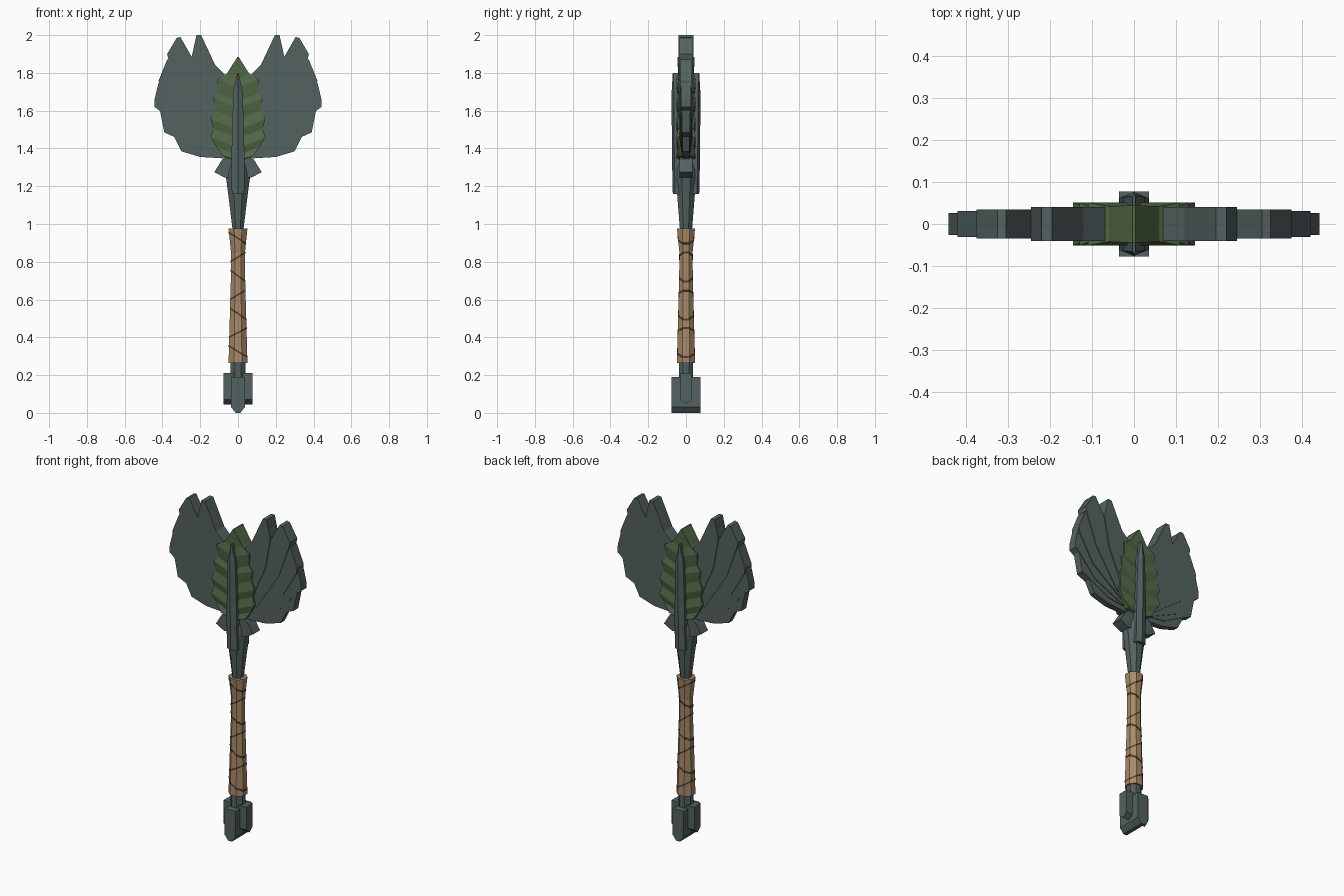
import bpy, bmesh, math
from mathutils import Vector

if "Cube" in bpy.data.objects:
    bpy.data.objects.remove(bpy.data.objects["Cube"])


def material(name, rgb):
    m = bpy.data.materials.new(name)
    m.diffuse_color = (*rgb, 1)
    m.use_nodes = True
    m.node_tree.nodes["Principled BSDF"].inputs["Base Color"].default_value = m.diffuse_color
    return m


STEEL = material("dark grey green", (0.087, 0.122, 0.117))
LEAF = material("leaf green", (0.084, 0.140, 0.061))
TAN = material("tan leather", (0.40, 0.255, 0.140))
SEAM = material("brown seam", (0.085, 0.052, 0.028))


def finish(bm, name, mat, mirror=False):
    bmesh.ops.recalc_face_normals(bm, faces=bm.faces)
    me = bpy.data.meshes.new(name)
    bm.to_mesh(me)
    bm.free()
    me.materials.append(mat)
    ob = bpy.data.objects.new(name, me)
    bpy.context.collection.objects.link(ob)
    if mirror:
        ob.modifiers.new("Mirror", 'MIRROR')
    return ob


def slab(name, pts, half, mat, mirror=False, axis='Y'):
    """Outline in the (x, z) plane, or (y, z) when axis is X, given a thickness."""
    def co(a, z, d):
        return (a, d, z) if axis == 'Y' else (d, a, z)
    bm = bmesh.new()
    a = [bm.verts.new(co(p[0], p[1], -half)) for p in pts]
    b = [bm.verts.new(co(p[0], p[1], half)) for p in pts]
    bm.faces.new(a)
    bm.faces.new(b)
    for i in range(len(pts)):
        j = (i + 1) % len(pts)
        bm.faces.new((a[i], a[j], b[j], b[i]))
    return finish(bm, name, mat, mirror)


def loft(name, sections, mat):
    """Skin a stack of equal-length closed sections and cap the ends."""
    bm = bmesh.new()
    rows = [[bm.verts.new(p) for p in s] for s in sections]
    for r, s in zip(rows, rows[1:]):
        for i in range(len(r)):
            j = (i + 1) % len(r)
            bm.faces.new((r[i], r[j], s[j], s[i]))
    bm.faces.new(rows[0])
    bm.faces.new(rows[-1])
    return finish(bm, name, mat)


def octagon(z, rx, ry, tilt=0.0):
    k = 1 / math.cos(math.pi / 8)
    pts = []
    for i in range(8):
        a = math.pi / 8 + i * math.pi / 4
        x, y = rx * k * math.cos(a), ry * k * math.sin(a)
        pts.append(Vector((x, y, z + tilt * x)))
    return pts


# Blades: six overlapping feathers per side, thinner towards the outside
feathers = [
    (0.040, [(.03, 1.40), (.03, 1.68), (.06, 1.78), (.12, 1.84), (.195, 2.0), (.22, 2.0),
             (.245, 1.885), (.21, 1.70), (.10, 1.45)]),
    (0.035, [(.05, 1.40), (.15, 1.75), (.245, 1.885), (.305, 1.99), (.325, 1.985),
             (.375, 1.90), (.365, 1.86), (.30, 1.68), (.15, 1.45)]),
    (0.031, [(.05, 1.40), (.25, 1.70), (.355, 1.87), (.375, 1.87), (.42, 1.76),
             (.415, 1.72), (.32, 1.56), (.12, 1.41)]),
    (0.026, [(.05, 1.38), (.20, 1.50), (.40, 1.75), (.42, 1.75), (.442, 1.66), (.442, 1.62),
             (.415, 1.60), (.30, 1.47), (.10, 1.38)]),
    (0.022, [(.05, 1.37), (.20, 1.46), (.39, 1.61), (.415, 1.61), (.39, 1.485),
             (.335, 1.46), (.20, 1.39)]),
    (0.018, [(.04, 1.345), (.05, 1.40), (.20, 1.46), (.34, 1.48), (.335, 1.455),
             (.30, 1.385), (.20, 1.355)]),
]
for n, (half, pts) in enumerate(feathers, 1):
    slab(f"blade_feather_{n}", pts, half, STEEL, mirror=True)

# Leaf: corrugated plate, rows of (edge x, edge z, half depth)
leaf_rows = [(.035, 1.345, .042), (.08, 1.36, .051), (.115, 1.41, .042), (.145, 1.46, .051),
             (.13, 1.505, .042), (.145, 1.555, .051), (.12, 1.60, .042), (.13, 1.665, .051),
             (.105, 1.69, .042), (.11, 1.765, .051), (.06, 1.795, .042), (.003, 1.885, .045)]
sections = []
for x, z, d in leaf_rows:
    zc = max(z - 0.4 * x, 1.335 + 0.1 * (z - 1.345))
    sections.append([(-x, -d, z), (0, -d, zc), (x, -d, z), (x, d, z), (0, d, zc), (-x, d, z)])
loft("leaf", sections, LEAF)

# Central spine: pointed ridge standing proud of the leaf on both faces
loft("spine", [[(-w, -s, z), (0, -r, z), (w, -s, z), (w, s, z), (0, r, z), (-w, s, z)]
               for z, w, s, r in [(1.16, .033, .058, .070), (1.38, .034, .062, .075),
                                  (1.70, .025, .064, .076), (1.80, .003, .066, .070)]], STEEL)

# Shaft and neck, with two collar wedges under the blades
loft("shaft", [octagon(*s) for s in [(.15, .040, .038), (.30, .040, .038), (.90, .028, .028),
                                     (.98, .030, .033), (1.16, .052, .047), (1.25, .064, .055),
                                     (1.29, .055, .058), (1.37, .035, .035)]], STEEL)
slab("collar_wedge", [(.01, 1.37), (.04, 1.36), (.085, 1.34), (.125, 1.275), (.07, 1.245),
                      (.01, 1.25)], .034, STEEL, mirror=True)

# Grip: flared leather wrap with tilted seams
GRIP = [(.265, .050), (.45, .045), (.70, .038), (.85, .037), (.975, .050)]


def grip_radius(z):
    for (z0, r0), (z1, r1) in zip(GRIP, GRIP[1:]):
        if z <= z1:
            return r0 + (r1 - r0) * (z - z0) / (z1 - z0)
    return GRIP[-1][1]


loft("grip", [octagon(z, r, r * .95) for z, r in GRIP], TAN)
for i in range(7):
    z = .325 + i * .1
    tilt = (-.75, .6)[i % 2]
    secs = []
    for dz in (-.005, .005):
        sec = octagon(z + dz, 1, .95)
        for p in sec:  # follow the flare of the grip along the tilted ring
            zz = z + dz + tilt * p.x * .04
            r = grip_radius(zz) + .0015
            p.x, p.y, p.z = p.x * r, p.y * r, zz
        secs.append(sec)
    loft(f"grip_seam_{i + 1}", secs, SEAM)

# Pommel: two crossing blocks with pointed undersides
slab("pommel_block", [(-.036, .19), (.036, .19), (.036, .03), (.012, 0), (-.012, 0), (-.036, .03)],
     .077, STEEL)
slab("pommel_cross", [(-.030, .21), (.030, .21), (.030, .07), (0, .045), (-.030, .07)],
     .078, STEEL, axis='X')
